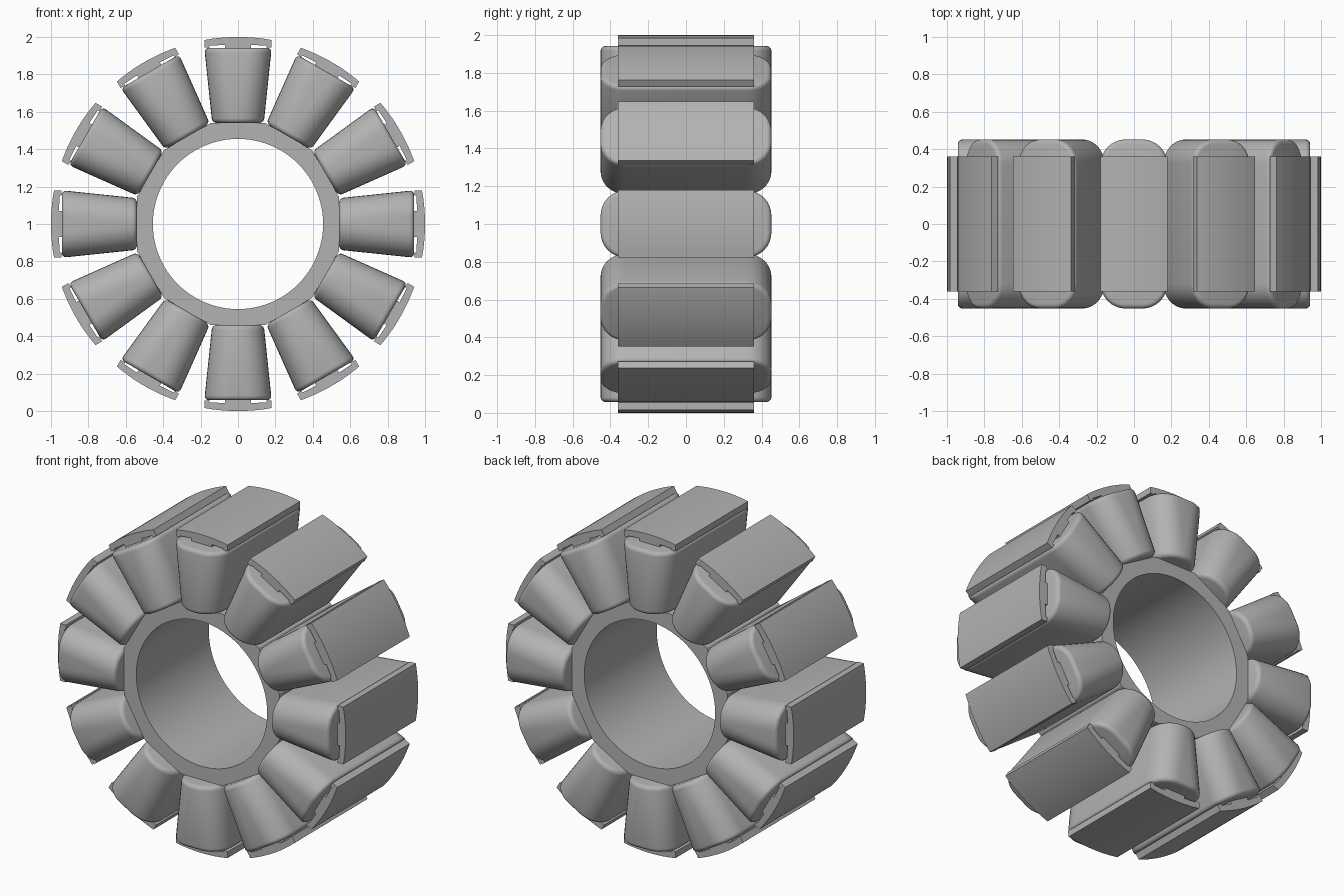
import bpy, bmesh, math

TEETH = 12
HALF_CORE = 0.36      # half length of the core along y
HALF_COIL = 0.452     # half length of each winding along y

if "Cube" in bpy.data.objects:
    bpy.data.objects.remove(bpy.data.objects["Cube"], do_unlink=True)

grey = bpy.data.materials.new("plain grey")
grey.use_nodes = True
GREY = (0.45, 0.45, 0.45, 1)
grey.diffuse_color = GREY
grey.node_tree.nodes["Principled BSDF"].inputs["Base Color"].default_value = GREY


def finish(bm, name):
    """Turn a bmesh into a smooth mesh that keeps its hard edges."""
    bmesh.ops.recalc_face_normals(bm, faces=bm.faces[:])
    mesh = bpy.data.meshes.new(name)
    bm.to_mesh(mesh)
    bm.free()
    mesh.materials.append(grey)
    mesh.polygons.foreach_set("use_smooth", [True] * len(mesh.polygons))
    mesh.set_sharp_from_angle(angle=math.radians(28))
    return mesh


def place(mesh, name, angle=0):
    ob = bpy.data.objects.new(name, mesh)
    ob.location.z = 1
    ob.rotation_euler.y = angle
    bpy.context.collection.objects.link(ob)


def loft(bm, rings, closed=False):
    """Join equal rings of points with quads; cap the ends unless closed."""
    loops = [[bm.verts.new(p) for p in ring] for ring in rings]
    pairs = list(zip(loops, loops[1:]))
    if closed:
        pairs.append((loops[-1], loops[0]))
    else:
        bm.faces.new(loops[0])
        bm.faces.new(loops[-1])
    for a, b in pairs:
        for i in range(len(a)):
            j = (i + 1) % len(a)
            bm.faces.new((a[i], a[j], b[j], b[i]))


# Hub: round bore, twelve flat outer sides
def hub_ring(outer, y):
    pts = []
    for i in range(96):
        a = math.tau * i / 96
        fold = (a + math.pi / TEETH) % (math.tau / TEETH) - math.pi / TEETH
        r = 0.54 / math.cos(fold) if outer else 0.455
        pts.append((r * math.sin(a), y, r * math.cos(a)))
    return pts


bm = bmesh.new()
loft(bm, [hub_ring(o, y * HALF_CORE) for o, y in
          ((True, -1), (True, 1), (False, 1), (False, -1))], closed=True)
place(finish(bm, "hub"), "hub")

# Tooth: neck with a curved shoe and small lips at its tips
half = [(0.07, 0.52), (0.07, 0.958), (0.15, 0.953), (0.155, 0.942), (0.18, 0.944)]
tip = math.asin(0.18)
arc = [(math.sin(tip * i / 8), math.cos(tip * i / 8)) for i in range(8, -9, -1)]
profile = half + arc + [(-x, z) for x, z in reversed(half)]
bm = bmesh.new()
loft(bm, [[(x, y, z) for x, z in profile] for y in (-HALF_CORE, HALF_CORE)])
tooth = finish(bm, "tooth")


# Winding: tapered block with rounded ends and softened rims
def coil_ring(r, inset):
    w = 0.138 + (r - 0.54) * 0.105 - inset
    d = HALF_COIL - inset
    c = 0.132 - inset
    pts = []
    for q, (sx, sy) in enumerate(((1, 1), (-1, 1), (-1, -1), (1, -1))):
        for i in range(9):
            a = math.pi / 2 * (q + i / 8)
            pts.append((sx * (w - c) + c * math.cos(a),
                        sy * (d - c) + c * math.sin(a), r))
    return pts


FILLET = 0.025
steps = [math.pi / 2 * i / 4 for i in range(5)]
rings = [coil_ring(0.54 + FILLET * (1 - math.cos(a)), FILLET * (1 - math.sin(a)))
         for a in steps]
rings += [coil_ring(0.942 - FILLET * (1 - math.cos(a)), FILLET * (1 - math.sin(a)))
          for a in reversed(steps)]
bm = bmesh.new()
loft(bm, rings)
coil = finish(bm, "winding")

# Repeat teeth and windings around the hub
for k in range(TEETH):
    angle = math.tau * k / TEETH
    place(tooth, f"tooth_{k + 1}", angle)
    place(coil, f"winding_{k + 1}", angle)
